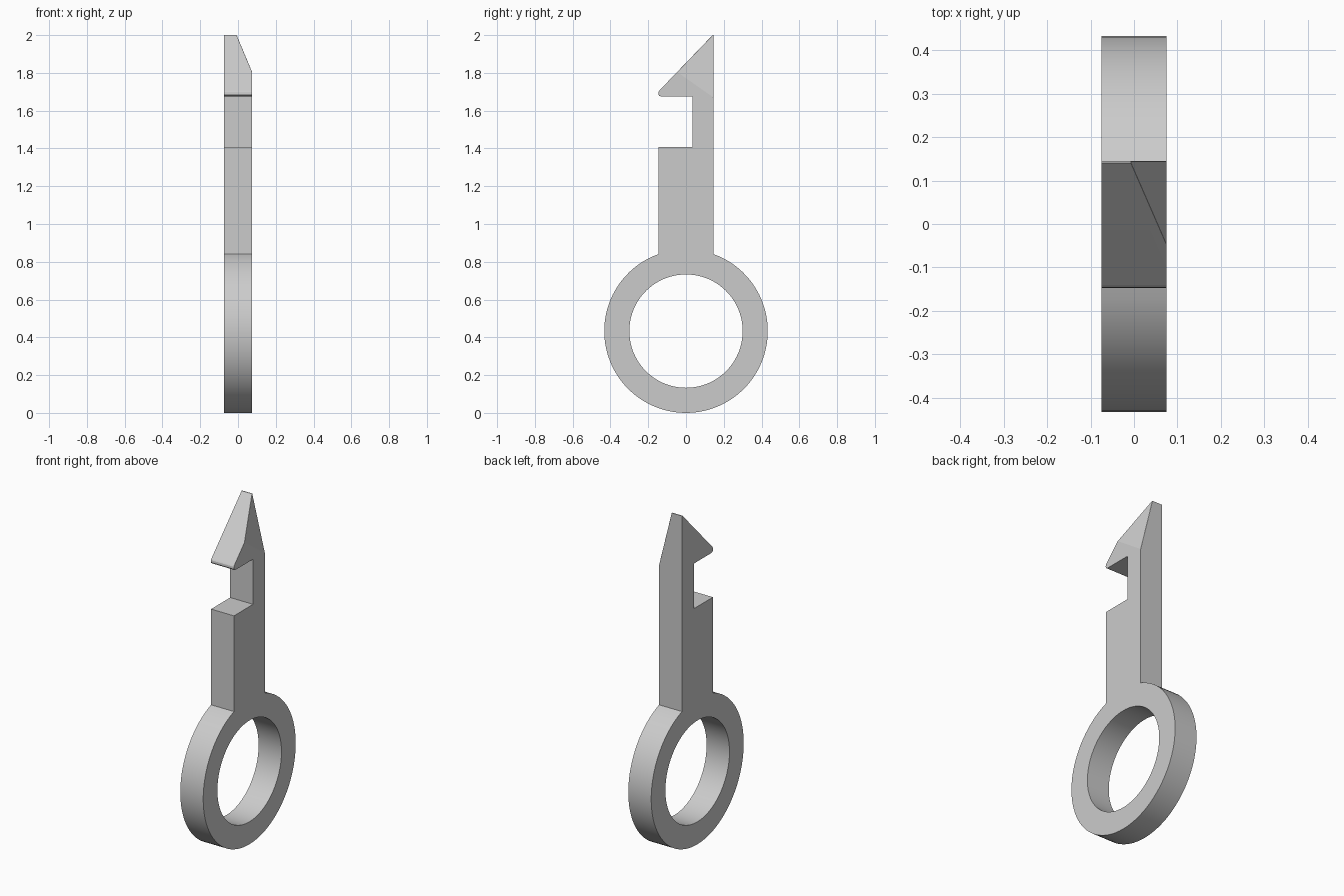
import bpy, bmesh, math
from mathutils import Vector

cube = bpy.data.objects.get("Cube")
if cube:
    bpy.data.objects.remove(cube, do_unlink=True)

HALF = 0.075            # half thickness
R_OUT, R_IN = 0.433, 0.30
SHANK = 0.145           # half width of the shank

grey = bpy.data.materials.new("light_grey")
grey.use_nodes = True
colour = (0.6, 0.6, 0.6, 1)
grey.diffuse_color = colour
grey.node_tree.nodes["Principled BSDF"].inputs["Base Color"].default_value = colour

bm = bmesh.new()


def point(y, z):
    return bm.verts.new((-HALF, y, z))


# Ring: the short arc under the shank, then the rest of the circle
half_angle = math.asin(SHANK / R_OUT)
top = math.pi / 2
start, end = top - half_angle, top + half_angle
under, around = 10, 80
angles = [start + (end - start) * i / under for i in range(under)]
angles += [end + (2 * math.pi - 2 * half_angle) * i / around for i in range(around)]
outer, inner = [
    [point(r * math.cos(a), R_OUT + r * math.sin(a)) for a in angles]
    for r in (R_OUT, R_IN)]
for i in range(len(angles)):
    j = (i + 1) % len(angles)
    bm.faces.new((outer[i], outer[j], inner[j], inner[i]))

# Shank with notch and rounded hook, standing on the ring arc
outline = [(-SHANK, 1.408), (0.034, 1.408), (0.034, 1.675), (-0.132, 1.675),
           (-0.142, 1.679), (-0.147, 1.688), (-0.146, 1.698), (-0.140, 1.708),
           (SHANK - 0.004, 2.0), (SHANK, 2.0)]
bm.faces.new(outer[:under + 1] + [point(y, z) for y, z in outline])

# Give the flat outline its thickness
bmesh.ops.recalc_face_normals(bm, faces=bm.faces)
grown = bmesh.ops.extrude_face_region(bm, geom=bm.faces[:])
bmesh.ops.translate(bm, vec=(2 * HALF, 0, 0),
                    verts=[g for g in grown["geom"] if isinstance(g, bmesh.types.BMVert)])

# Slanted cut on one side of the point
a, b, c = Vector((0, 0.13, 1.98)), Vector((HALF, -0.04, 1.8)), Vector((HALF, SHANK, 1.67))
normal = (a - b).cross(c - b).normalized()
if normal.x < 0:
    normal.negate()
cut = bmesh.ops.bisect_plane(bm, geom=bm.verts[:] + bm.edges[:] + bm.faces[:],
                             plane_co=b, plane_no=normal, clear_outer=True)
rim = [g for g in cut["geom_cut"] if isinstance(g, bmesh.types.BMEdge)]
bmesh.ops.holes_fill(bm, edges=rim, sides=0)
bmesh.ops.recalc_face_normals(bm, faces=bm.faces)

# Soften the edges of the cut, except where it runs into the flat side
soft = [e for e in rim if e.is_valid and e.calc_length() > 0.02
        and min(v.co.x for v in e.verts) < HALF - 0.001]
bmesh.ops.bevel(bm, geom=soft, offset=0.014, offset_type='OFFSET',
                segments=8, profile=0.5, affect='EDGES', clamp_overlap=True)
bmesh.ops.recalc_face_normals(bm, faces=bm.faces)

mesh = bpy.data.meshes.new("hooked_ring_key")
bm.to_mesh(mesh)
bm.free()
mesh.materials.append(grey)
key = bpy.data.objects.new("hooked_ring_key", mesh)
bpy.context.collection.objects.link(key)

# Smooth the round walls, keep flat faces crisp
bpy.ops.object.select_all(action='DESELECT')
key.select_set(True)
bpy.context.view_layer.objects.active = key
bpy.ops.object.shade_smooth_by_angle(angle=math.radians(15))
weighted = key.modifiers.new("flat_face_normals", 'WEIGHTED_NORMAL')
weighted.keep_sharp = True
